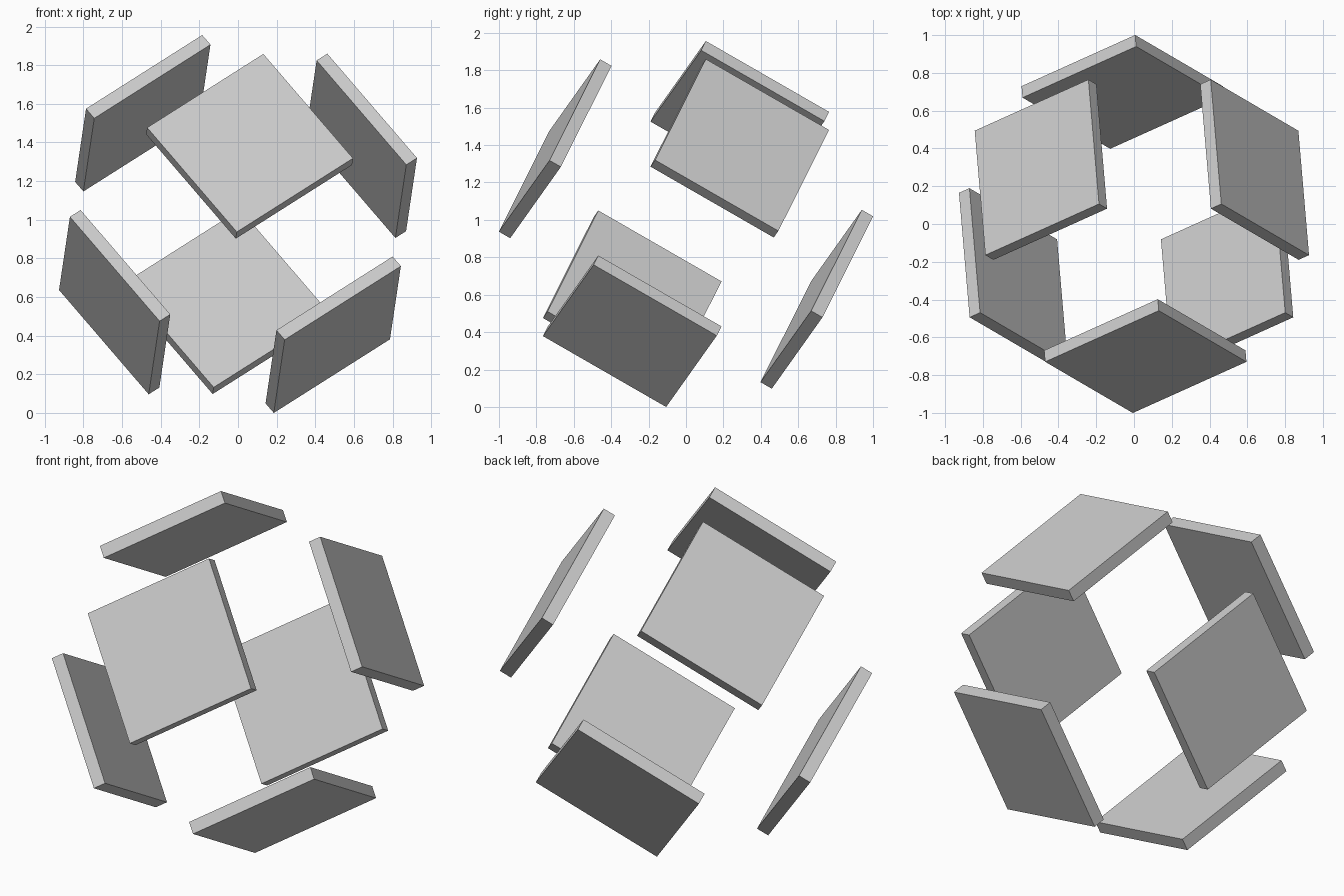
import bpy
from mathutils import Matrix, Vector

if "Cube" in bpy.data.objects:
    bpy.data.objects.remove(bpy.data.objects["Cube"])

SIDE, THICK, REACH = 0.762, 0.07, 0.844   # plate edge, thickness, centre to outer face
CENTRE = Vector((0, 0, 0.978))

# Tilted frame of the exploded cube
n = Vector((-0.074, 0.864, -0.497)).normalized()
u = Vector((0.787, 0.354, 0.499))
u = (u - n * u.dot(n)).normalized()
v = n.cross(u)


def plate(name, out, a, b):
    """Square slab whose outer face looks along out."""
    bpy.ops.mesh.primitive_cube_add(size=1)
    ob = bpy.context.object
    ob.name = name
    rot = Matrix((a, b, out)).transposed()
    if rot.determinant() < 0:
        rot = Matrix((b, a, out)).transposed()
    place = Matrix.Translation(CENTRE + out * (REACH - THICK / 2))
    ob.data.transform(place @ rot.to_4x4() @ Matrix.Diagonal((SIDE, SIDE, THICK, 1)))
    return ob


# Six separated cube faces, in opposite pairs
pairs = [("front_plate", "back_plate", -n, u, v),
         ("right_plate", "left_plate", u, v, n),
         ("upper_plate", "lower_plate", v, n, u)]
for near, far, out, a, b in pairs:
    if near == "upper_plate" and out.z < 0:
        out = -out
    plate(near, out, a, b)
    plate(far, -out, a, b)
